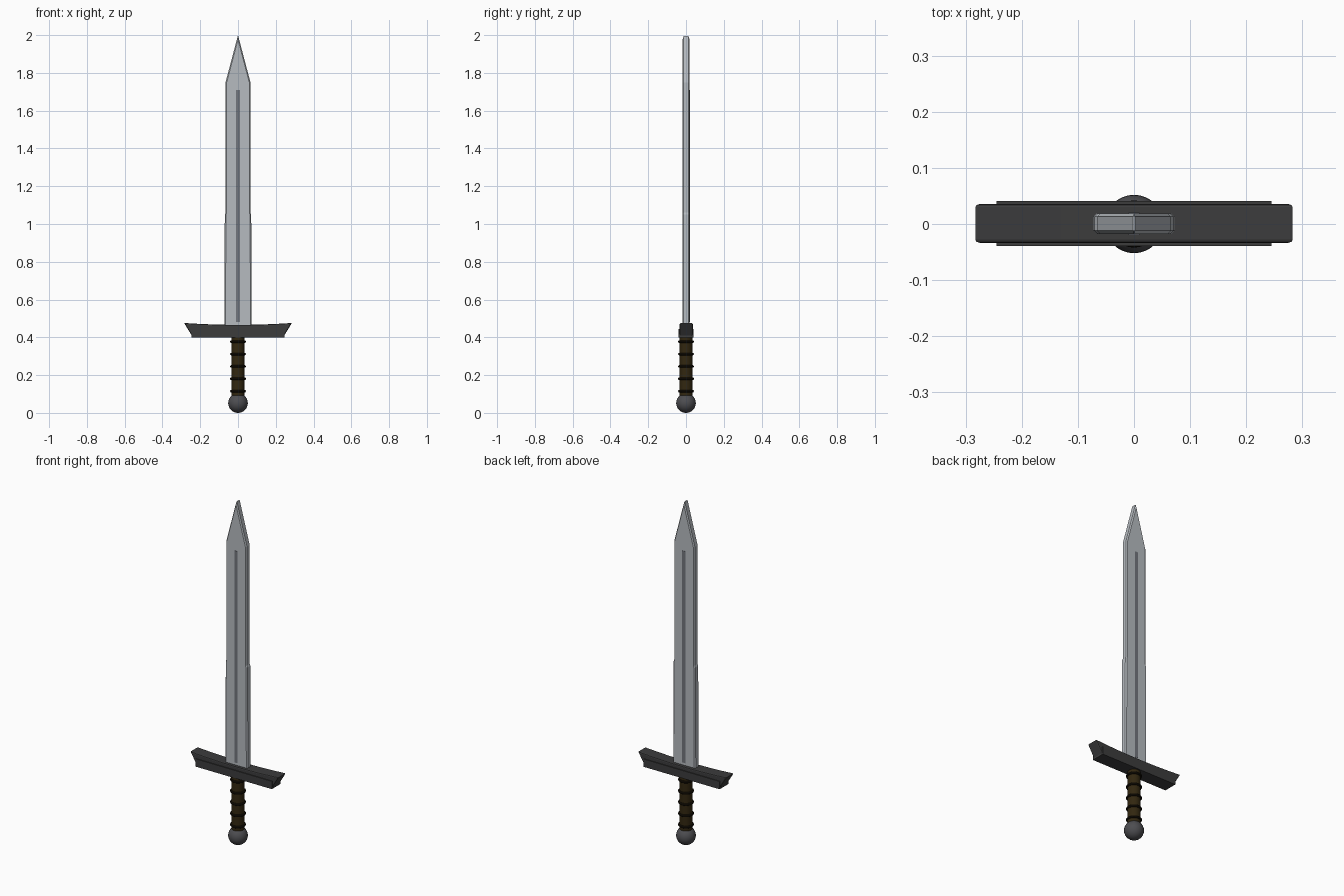
import bpy, bmesh, math

if "Cube" in bpy.data.objects:
    bpy.data.objects.remove(bpy.data.objects["Cube"])


def material(name, rgb):
    m = bpy.data.materials.new(name)
    m.diffuse_color = (*rgb, 1)
    m.use_nodes = True
    m.node_tree.nodes["Principled BSDF"].inputs["Base Color"].default_value = m.diffuse_color
    return m


STEEL = material("pale steel", (0.47, 0.50, 0.53))
GROOVE = material("groove grey", (0.17, 0.18, 0.205))
IRON = material("dark iron", (0.045, 0.045, 0.046))
LEATHER = material("brown leather", (0.032, 0.02, 0.005))
CORD = material("dark cord", (0.010, 0.007, 0.003))
POMMEL = material("pommel iron", (0.075, 0.075, 0.082))


def finish(obj, mat, bevel=0, segments=1):
    obj.data.materials.append(mat)
    if bevel:
        mod = obj.modifiers.new("edge bevel", "BEVEL")
        mod.width, mod.segments, mod.limit_method = bevel, segments, "ANGLE"
        mod.angle_limit = math.radians(30)
    return obj


def extrude_profile(name, right_half, y0, y1, mat, bevel=0, segments=1):
    """Mirror an (x, z) half outline, bottom to top, and extrude it along y."""
    left = [(-x, z) for x, z in reversed(right_half) if x > 0]
    bm = bmesh.new()
    face = bm.faces.new([bm.verts.new((x, y0, z)) for x, z in right_half + left])
    top = bmesh.ops.extrude_face_region(bm, geom=[face])["geom"]
    bmesh.ops.translate(bm, vec=(0, y1 - y0, 0),
                        verts=[v for v in top if isinstance(v, bmesh.types.BMVert)])
    bmesh.ops.recalc_face_normals(bm, faces=bm.faces)
    mesh = bpy.data.meshes.new(name)
    bm.to_mesh(mesh)
    bm.free()
    obj = bpy.data.objects.new(name, mesh)
    bpy.context.collection.objects.link(obj)
    return finish(obj, mat, bevel, segments)


def named(name, mat):
    obj = bpy.context.object
    obj.name = name
    bpy.ops.object.shade_smooth_by_angle()
    return finish(obj, mat)


# Blade with chamfered edges and a pointed tip
extrude_profile("blade", [(0.072, 0.45), (0.070, 1.05), (0.066, 1.06), (0.066, 1.75), (0, 2.0)],
                -0.018, 0.019, STEEL, 0.006)

# Dark groove plates on both flats
for side, y0, y1 in (("front", -0.0195, -0.017), ("back", 0.018, 0.0205)):
    extrude_profile(side + "_groove", [(0.01, 0.48), (0.01, 1.71)], y0, y1, GROOVE)

# Guard: flared upper bar with dipped top, over a lower block
dip = [(x, 0.466 + 0.010 * (x / 0.285) ** 2) for x in (0.285, 0.2, 0.13, 0.065, 0)]
extrude_profile("guard_bar", [(0.241, 0.403)] + dip, -0.034, 0.036, IRON, 0.006, 2)
extrude_profile("guard_block", [(0.245, 0.40), (0.245, 0.445)], -0.039, 0.041, IRON)

# Leather grip
bpy.ops.mesh.primitive_cylinder_add(vertices=32, radius=0.034, depth=0.32, location=(0, 0, 0.25))
named("grip", LEATHER)

# Cord rings around the grip
for i in range(5):
    bpy.ops.mesh.primitive_torus_add(major_radius=0.035, minor_radius=0.007,
                                     major_segments=32, minor_segments=10,
                                     location=(0, 0, 0.115 + 0.0655 * i))
    named(f"grip_ring_{i + 1}", CORD)

# Ball pommel
bpy.ops.mesh.primitive_uv_sphere_add(segments=32, ring_count=16, radius=0.052, location=(0, 0, 0.052))
named("pommel", POMMEL)
